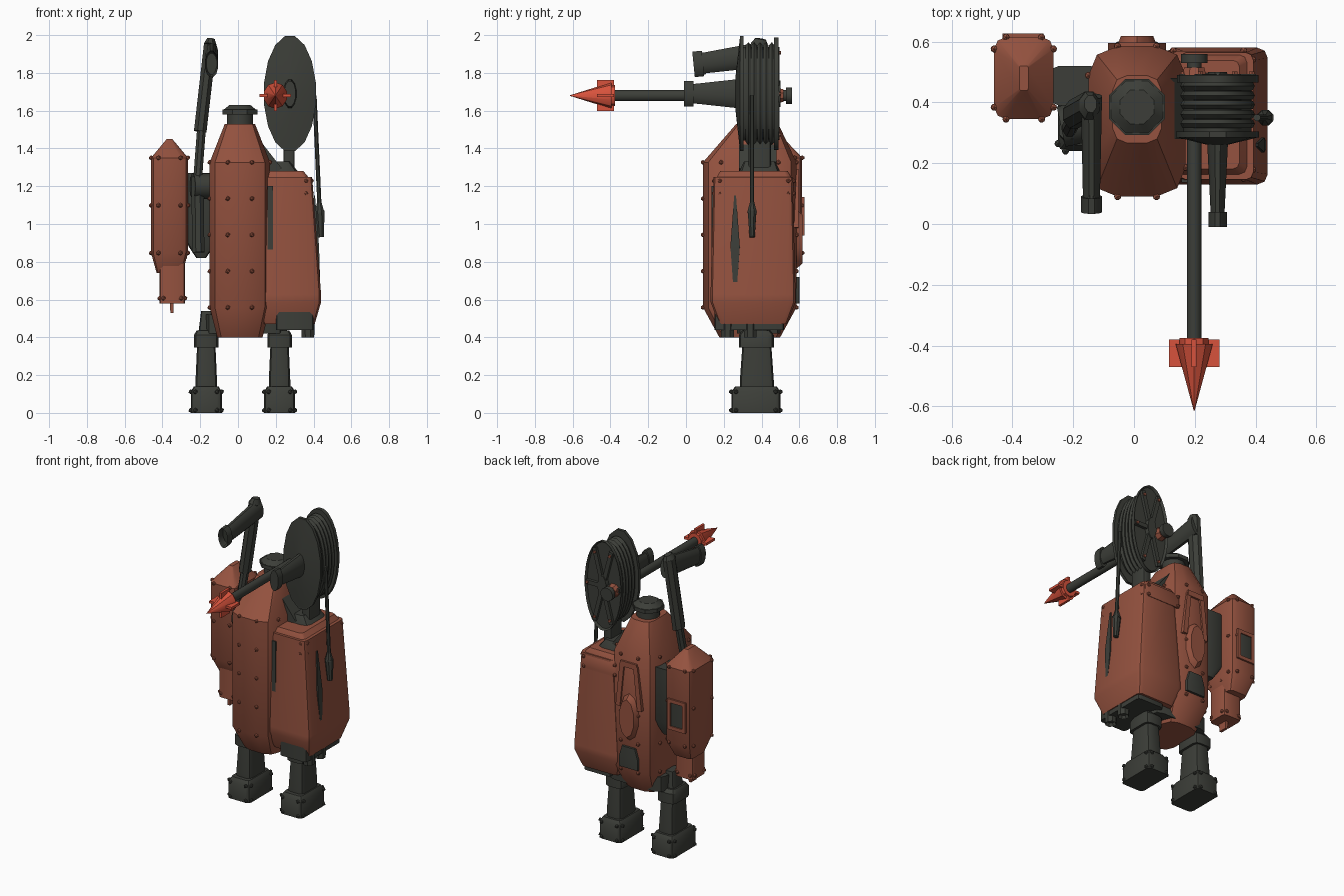
import bpy, bmesh, math
from mathutils import Vector

cube = bpy.data.objects.get("Cube")
if cube:
    bpy.data.objects.remove(cube, do_unlink=True)

def material(name, red, green, blue):
    mat = bpy.data.materials.new(name)
    mat.use_nodes = True
    mat.diffuse_color = (red, green, blue, 1)
    mat.node_tree.nodes["Principled BSDF"].inputs["Base Color"].default_value = mat.diffuse_color
    return mat

RUST = material("rust paint", .3, .085, .05)
IRON = material("dark iron", .045, .048, .04)
RED = material("bright red", .68, .085, .045)

def finish(name, bm, mat):
    bmesh.ops.recalc_face_normals(bm, faces=bm.faces)
    mesh = bpy.data.meshes.new(name)
    bm.to_mesh(mesh)
    bm.free()
    mesh.materials.append(mat)
    obj = bpy.data.objects.new(name, mesh)
    bpy.context.collection.objects.link(obj)
    bpy.ops.object.select_all(action="DESELECT")
    obj.select_set(True)
    bpy.context.view_layer.objects.active = obj
    bpy.ops.object.shade_smooth_by_angle(angle=math.radians(35))

def skin(bm, rings):
    """Bridge equal rings of points, cap both ends and return the last cap."""
    loops = [[bm.verts.new(point) for point in ring] for ring in rings]
    for lower, upper in zip(loops, loops[1:]):
        for i in range(len(lower)):
            bm.faces.new((lower[i - 1], lower[i], upper[i], upper[i - 1]))
    bm.faces.new(loops[0][::-1])
    return bm.faces.new(loops[-1])

def block(name, mat, low, high, base=(1, 1), crown=(1, 1), base_run=.1, crown_run=.1,
          corner=.25, lean=0, stud_rows=0):
    """Upright rounded box whose ends shrink over a share of its height."""
    low, high = Vector(low), Vector(high)
    middle, half = (low + high) / 2, (high - low) / 2

    def ring(height, scale, shift=0):
        wide, deep = half.x * scale[0], half.y * scale[1]
        radius = corner * 2 * min(wide, deep)
        points = []
        for step in range(12):
            quarter, part = divmod(step, 3)
            angle = math.pi / 2 * (quarter + part / 2)
            sx = 1 if quarter in (0, 3) else -1
            sy = 1 if quarter < 2 else -1
            points.append(Vector((middle.x + sx * (wide - radius) + radius * math.cos(angle),
                                  middle.y + shift + sy * (deep - radius) + radius * math.sin(angle),
                                  low.z + (high.z - low.z) * height)))
        return points

    bm = bmesh.new()
    lower, upper = ring(base_run, (1, 1)), ring(1 - crown_run, (1, 1))
    skin(bm, [ring(0, base), lower, upper, ring(1, crown, lean)])
    finish(name, bm, mat)
    if stud_rows:
        bm = bmesh.new()
        for row in range(stud_rows):
            for i in range(12):
                if i % 3 != 1:
                    spot = lower[i].lerp(upper[i], row / (stud_rows - 1))
                    ball = bmesh.ops.create_icosphere(bm, subdivisions=1, radius=.013)
                    bmesh.ops.translate(bm, verts=ball["verts"], vec=spot)
        finish(name + "_rivets", bm, mat)

def tube(name, mat, start, end, wide, deep=None, tip=1, sides=12, hollow=0):
    """Straight oval tube; tip scales its far end, hollow sinks that end."""
    start, end = Vector(start), Vector(end)
    deep = deep or wide
    along = (end - start).normalized()
    across = Vector((0, 1, 0)) if abs(along.x) > .9 else Vector((1, 0, 0))
    across = (across - along * across.dot(along)).normalized()
    other = along.cross(across)
    grow = math.sqrt(2) if sides == 4 else 1
    angles = [math.tau * (i + .5) / sides for i in range(sides)]
    bm = bmesh.new()
    cap = skin(bm, [[centre + scale * (across * wide * math.cos(a) + other * deep * math.sin(a))
                     for a in angles] for centre, scale in ((start, grow), (end, grow * tip))])
    if hollow:
        bmesh.ops.recalc_face_normals(bm, faces=bm.faces)
        bmesh.ops.inset_region(bm, faces=[cap], thickness=.01, use_even_offset=True)
        bmesh.ops.translate(bm, verts=cap.verts, vec=-along * hollow)
    finish(name, bm, mat)

# Central body and hips
block("body", RUST, (-.15, .09, .4), (.17, .585, 1.53), base=(.75, .65), crown=(.5, .45),
      base_run=.14, crown_run=.18, corner=.3, lean=.04, stud_rows=5)
block("hip_block", IRON, (-.17, .27, .42), (.24, .5, .52))

# Head cap
tube("neck", IRON, (.01, .385, 1.45), (.01, .385, 1.6), .072)
tube("cap_brim", IRON, (.01, .385, 1.58), (.01, .385, 1.605), .1, sides=8)
tube("cap_top", IRON, (.01, .385, 1.6), (.01, .385, 1.63), .1, tip=.6, sides=8)

# Side box under the reel
block("side_box", RUST, (.1, .13, .47), (.44, .58, 1.25), base=(.8, .8), crown=(.72, .93),
      base_run=.15, crown_run=.8, corner=.1)
block("side_box_rim", RUST, (.1, .15, 1.15), (.39, .57, 1.28), crown=(.7, .85), crown_run=.4,
      corner=.1, stud_rows=2)
block("box_base", IRON, (.2, .15, .44), (.4, .52, .55), corner=.1)
for end, x, height in (("lower", .435, .6), ("upper", .405, 1.15)):
    tube("side_slit_" + end, IRON, (.415, .26, .88), (x, .26, height), .014, .025, tip=.2, sides=4)
tube("front_slit", IRON, (.17, .15, .62), (.17, .15, 1.2), .014, sides=4)
for place, y in (("front", .22), ("back", .34)):
    tube("exhaust_" + place, IRON, (.37, y, .52), (.37, y, .4), .04, tip=.9, sides=8, hollow=.02)

# Container on the other side, with a framed window at the back
block("container", RUST, (-.46, .345, .74), (-.265, .615, 1.45), base=(.7, .6), crown=(.15, .3),
      base_run=.15, crown_run=.14, corner=.2, stud_rows=3)
block("container_foot", RUST, (-.415, .38, .58), (-.28, .52, .85), corner=.15, stud_rows=2)
tube("container_tail", RUST, (-.35, .43, .7), (-.35, .43, .53), .012, .04, tip=.7, sides=4)
block("container_window", IRON, (-.42, .6, .95), (-.31, .62, 1.13), corner=.05)
for side, x in (("left", -.31), ("right", -.42)):
    tube("window_post_" + side, RUST, (x, .615, .94), (x, .615, 1.14), .012, sides=4)
for side, z in (("sill", .95), ("lintel", 1.13)):
    tube("window_" + side, RUST, (-.43, .615, z), (-.3, .615, z), .012, sides=4)
block("container_mount", IRON, (-.28, .39, .82), (-.11, .52, 1.27), base=(.3, .6), base_run=.2)

# Raised arm with an open forearm
tube("shoulder", IRON, (-.1, .35, 1.2), (-.24, .32, 1.2), .07)
tube("lower_strut", IRON, (-.21, .3, .85), (-.215, .31, 1.25), .035, sides=8)
tube("upper_strut", IRON, (-.215, .31, 1.22), (-.19, .36, 1.55), .025, .03, sides=8)
tube("upper_arm", IRON, (-.2, .36, 1.49), (-.147, .39, 1.95), .036, .05, sides=8)
tube("elbow", IRON, (-.147, .39, 1.95), (-.143, .395, 1.98), .036, .05, tip=.6, sides=8)
tube("forearm", IRON, (-.14, .42, 1.9), (-.14, .08, 1.85), .036, .07, tip=.8)
tube("forearm_cuff", IRON, (-.14, .09, 1.85), (-.14, .04, 1.845), .036, .07, hollow=.06)

# Reel: a narrow oval drum along y, with a spoked back
REEL = Vector((.275, 0, 1.69))
SQUEEZE = .45

def reel(name, start, end, radius, **options):
    tube(name, IRON, REEL + Vector((0, start, 0)), REEL + Vector((0, end, 0)),
         radius * SQUEEZE, radius, **options)

reel("reel_front", .305, .285, .31, sides=16)
reel("reel_dome", .285, .262, .3, tip=.3, sides=16)
reel("reel_drum", .3, .47, .25, sides=24)
for turn in range(5):
    y = .33 + turn * .031
    for side, step in (("front", -.014), ("back", .014)):
        reel(f"cable_turn_{turn}_{side}", y, y + step, .275, tip=.94, sides=24)
reel("reel_back", .465, .49, .3, sides=24, hollow=.015)
reel("reel_hub", .44, .5, .09, tip=.8)
hub = REEL + Vector((0, .48, 0))
for spoke in range(6):
    angle = math.tau * spoke / 6
    reach = Vector((SQUEEZE * math.cos(angle), 0, math.sin(angle)))
    tube(f"reel_spoke_{spoke}", IRON, hub, hub + reach * .28, .014, sides=4)
    bolt = hub + reach * .25
    tube(f"reel_bolt_{spoke}", RUST, bolt, bolt + Vector((0, .022, 0)), .01, sides=6)
block("reel_support", IRON, (.12, .27, 1.2), (.34, .51, 1.33), crown=(.4, .7), crown_run=.6)
block("reel_post", IRON, (.24, .33, 1.3), (.3, .45, 1.46))
tube("shoulder_brace", IRON, (.06, .38, 1.45), (.2, .38, 1.27), .04, .1, sides=4)

# Launcher barrel and spear
reel("barrel", .28, .03, .08, tip=.65)
reel("barrel_collar", .04, -.01, .07)
AIM = Vector((.198, 0, 1.68))

def spear(name, mat, start, end, wide, deep=None, **options):
    tube(name, mat, AIM + Vector((0, start, 0)), AIM + Vector((0, end, 0)), wide, deep, **options)

spear("spear_shaft", IRON, .55, -.4, .025, .03)
spear("spear_tail", IRON, .56, .53, .045)
spear("tail_collar", RUST, .48, .515, .045, tip=.8, sides=8)
spear("spear_socket", RED, -.375, -.4, .05, .055, sides=10)
spear("spear_head", RED, -.395, -.615, .064, .07, tip=.02, sides=10)
spear("spear_fin_flat", RED, -.38, -.47, .083, .008, sides=4)
spear("spear_fin_upright", RED, -.38, -.47, .008, .083, sides=4)

# Hanging cable and weight
tube("hanging_cable", IRON, (.405, .35, 1.68), (.432, .35, 1.08), .012, sides=8)
tube("weight_cap", IRON, (.432, .35, 1.06), (.43, .35, 1.12), .028, tip=.4, sides=8)
tube("cable_weight", IRON, (.432, .35, 1.07), (.438, .35, .93), .029, .025, tip=.6, sides=8)

# Hatch, frame and vent on the back
tube("back_hatch", RUST, (.01, .57, .92), (.01, .618, .92), .075, .17, tip=.75, sides=10)
for side, sign in (("right", -1), ("left", 1)):
    tube("hatch_frame_" + side, RUST, (.01 + sign * .08, .58, .98), (.01 + sign * .05, .58, 1.27),
         .016, sides=4)
tube("hatch_frame_top", RUST, (-.05, .58, 1.27), (.07, .58, 1.27), .018, sides=4)
block("back_vent", IRON, (-.06, .53, .58), (.08, .6, .72), crown=(.7, 1), crown_run=.5, corner=.1)

# Legs and boots
def leg_part(name, x, wide, front, back, bottom, top, **options):
    block(name, IRON, (x - wide, front, bottom), (x + wide, back, top), **options)

for side, x in (("right", -.168), ("left", .22)):
    leg_part(side + "_thigh", x, .045, .31, .44, .36, .54, crown=(.6, .7), crown_run=.8)
    leg_part(side + "_knee", x, .065, .28, .465, .345, .435, crown=(.8, .8), crown_run=.25)
    leg_part(side + "_shin", x, .057, .285, .465, .12, .36, crown=(.85, .85), crown_run=.8)
    leg_part(side + "_boot", x, .082, .24, .5, 0, .14, crown=(.8, .85), crown_run=.2,
             corner=.15, stud_rows=2)
